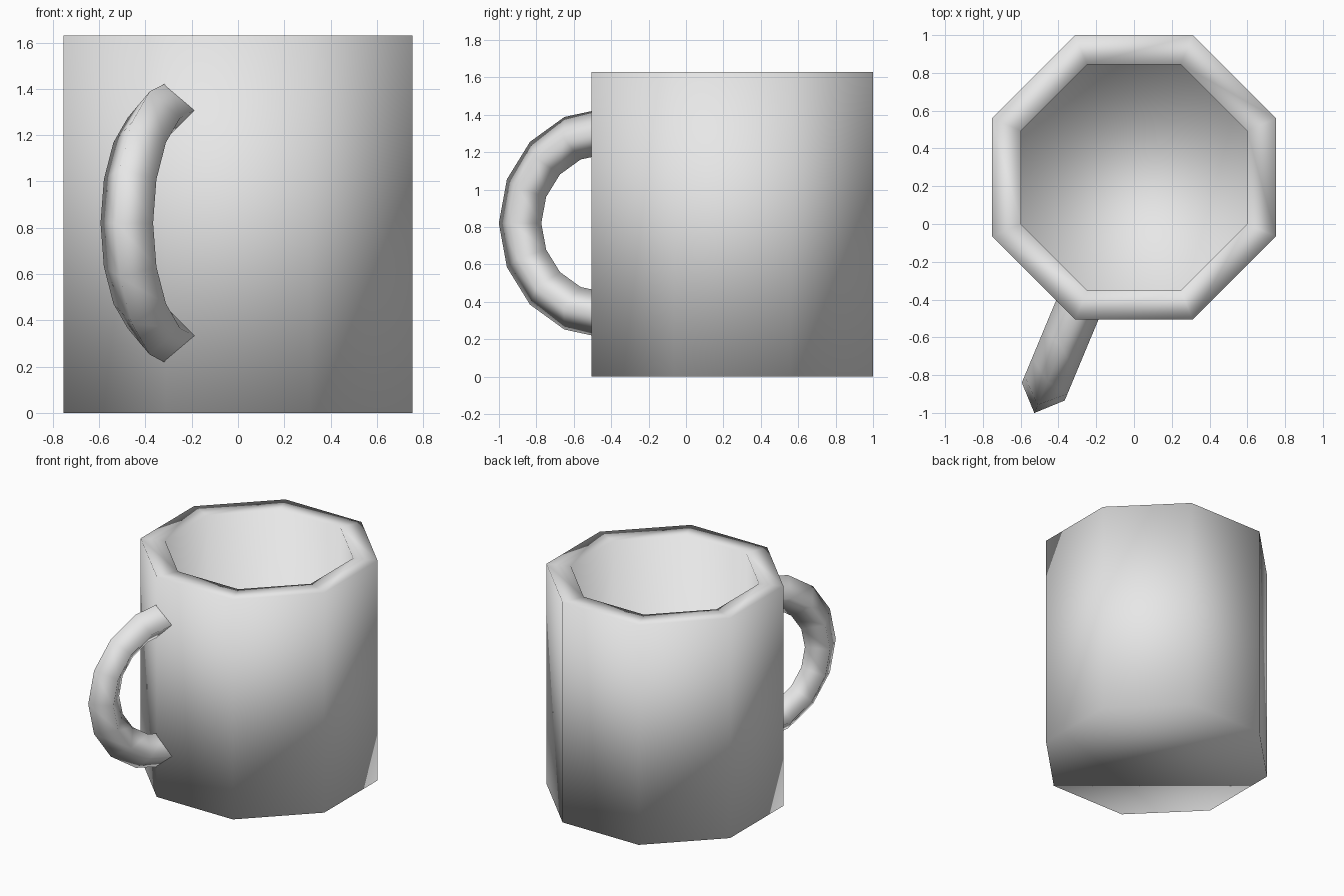
import bpy, bmesh
from math import pi, cos, sin
from mathutils import Vector

cube = bpy.data.objects.get("Cube")
if cube:
    bpy.data.objects.remove(cube, do_unlink=True)

mat = bpy.data.materials.new("light grey")
mat.use_nodes = True
mat.diffuse_color = (0.8, 0.8, 0.8, 1)
mat.node_tree.nodes["Principled BSDF"].inputs["Base Color"].default_value = (0.8, 0.8, 0.8, 1)


def bridge(bm, a, b):
    """Join two closed rings of vertices with quads."""
    n = len(a)
    for i in range(n):
        j = (i + 1) % n
        bm.faces.new((a[i], a[j], b[j], b[i]))


def finish(bm, name):
    """Turn the bmesh into a fully smooth shaded object."""
    bmesh.ops.recalc_face_normals(bm, faces=bm.faces)
    for f in bm.faces:
        f.smooth = True
    mesh = bpy.data.meshes.new(name)
    bm.to_mesh(mesh)
    bm.free()
    mesh.materials.append(mat)
    obj = bpy.data.objects.new(name, mesh)
    bpy.context.collection.objects.link(obj)
    return obj


# Mug body: eight-sided wall, flat rim, deep cavity
SIDES, CENTRE_Y = 8, 0.247
profile = [(0.815, 0), (0.815, 1.63), (0.647, 1.63), (0.647, 0.16)]
bm = bmesh.new()
rings = []
for r, z in profile:
    angles = [(i + 0.5) * 2 * pi / SIDES for i in range(SIDES)]
    rings.append([bm.verts.new((r * cos(a), CENTRE_Y + r * sin(a), z)) for a in angles])
for lower, upper in zip(rings, rings[1:]):
    bridge(bm, lower, upper)
bm.faces.new(rings[0])
bm.faces.new(rings[-1])
finish(bm, "mug_body")

# Handle: half ring with a four-sided tube, its ends buried in the wall
MAJOR, MINOR, STEPS = 0.492, 0.123, 8
centre = Vector((-0.291, -0.433, 0.82))
out = Vector((-0.385, -0.923, 0)).normalized()
up = Vector((0, 0, 1))
side = out.cross(up)
bm = bmesh.new()
rings = []
for i in range(STEPS + 1):
    t = -pi / 2 + pi * i / STEPS
    radial = out * cos(t) + up * sin(t)
    rings.append([bm.verts.new(centre + radial * (MAJOR + MINOR * cos(k * pi / 2))
                               + side * MINOR * sin(k * pi / 2)) for k in range(4)])
for a, b in zip(rings, rings[1:]):
    bridge(bm, a, b)
# Open ends: orient from the tube itself
finish(bm, "handle")
